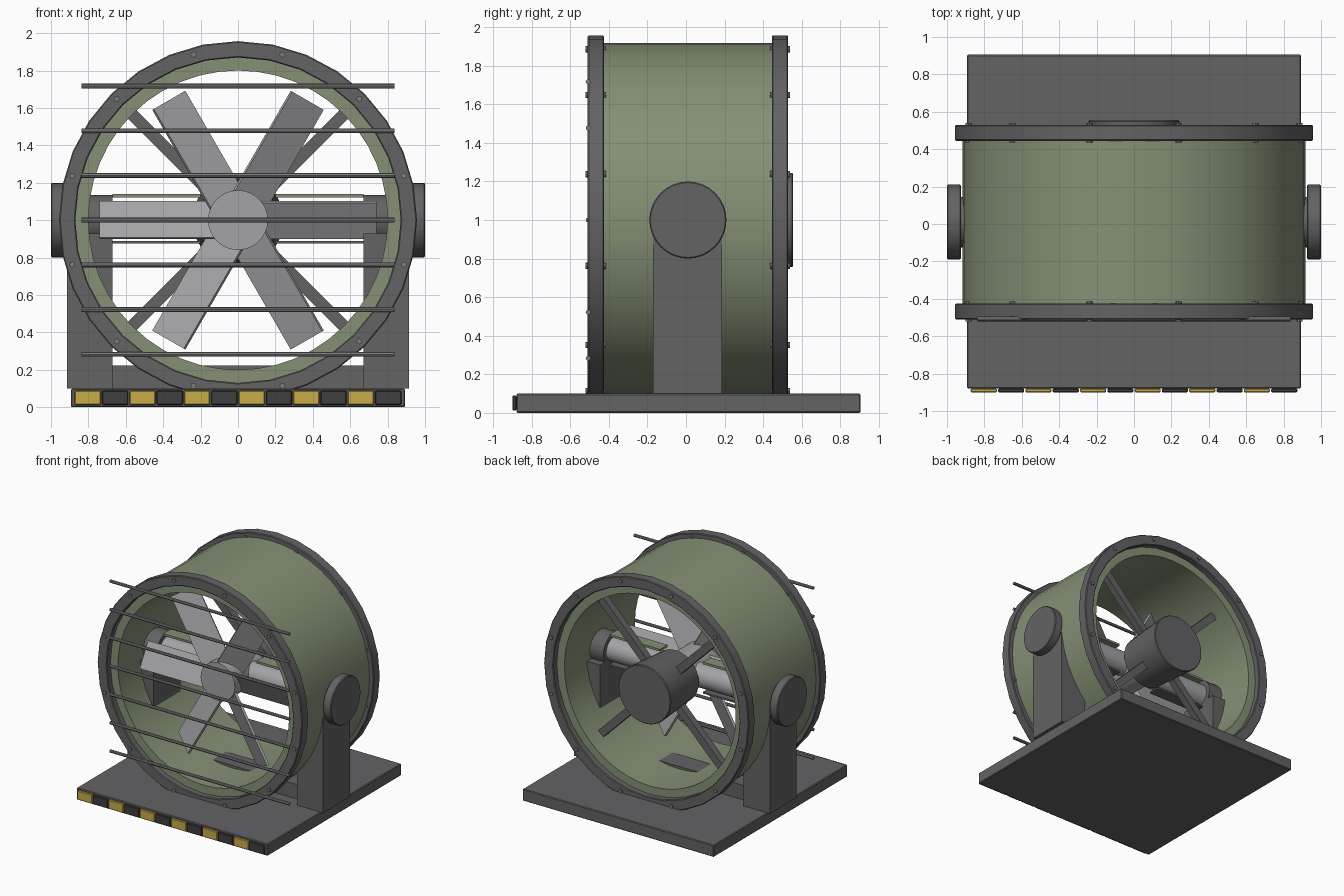
import bpy
import bmesh
from math import pi, sin, cos, radians
from mathutils import Matrix, Vector

if "Cube" in bpy.data.objects:
    bpy.data.objects.remove(bpy.data.objects["Cube"], do_unlink=True)

CENTRE = Vector((0, 0.01, 1))


def material(name, r, g, b):
    mat = bpy.data.materials.new(name)
    mat.use_nodes = True
    mat.diffuse_color = (r, g, b, 1)
    mat.node_tree.nodes["Principled BSDF"].inputs["Base Color"].default_value = (r, g, b, 1)
    return mat


GREY = material("dark grey", 0.125, 0.125, 0.13)
GREEN = material("sage green", 0.23, 0.28, 0.18)
STEEL = material("light grey", 0.37, 0.37, 0.385)
BAR = material("mid grey", 0.2, 0.2, 0.21)
YELLOW = material("yellow", 0.58, 0.42, 0.07)
BLACK = material("black", 0.05, 0.05, 0.05)


def finish(name, bm, mat, smooth=False, bevel=0):
    bmesh.ops.recalc_face_normals(bm, faces=bm.faces)
    mesh = bpy.data.meshes.new(name)
    bm.to_mesh(mesh)
    bm.free()
    mesh.materials.append(mat)
    obj = bpy.data.objects.new(name, mesh)
    bpy.context.collection.objects.link(obj)
    if bevel:
        mod = obj.modifiers.new("Bevel", "BEVEL")
        mod.width = bevel
        mod.segments = 1
    if smooth:
        bpy.ops.object.select_all(action="DESELECT")
        obj.select_set(True)
        bpy.context.view_layer.objects.active = obj
        bpy.ops.object.shade_smooth_by_angle(angle=radians(30))
    return obj


def box(name, low, high, mat, bevel=0, turn=None):
    """Box between two corners, optionally moved by a matrix."""
    low, high = Vector(low), Vector(high)
    bm = bmesh.new()
    bmesh.ops.create_cube(bm, size=1)
    for v in bm.verts:
        v.co = (low + high) / 2 + v.co * (high - low)
    if turn:
        bm.transform(turn)
    return finish(name, bm, mat, bevel=bevel)


def rod(name, start, end, radius, mat, sides=32, end_radius=None, bevel=0):
    start, end = Vector(start), Vector(end)
    bm = bmesh.new()
    bmesh.ops.create_cone(bm, cap_ends=True, segments=sides, radius1=radius,
                          radius2=end_radius or radius, depth=(end - start).length)
    turn = Vector((0, 0, 1)).rotation_difference(end - start).to_matrix().to_4x4()
    bm.transform(Matrix.Translation((start + end) / 2) @ turn)
    return finish(name, bm, mat, smooth=True, bevel=bevel)


def ring(name, inner, outer, front, back, mat, sides=32, bevel=0):
    """Rectangular section spun around the duct axis."""
    bm = bmesh.new()
    loops = []
    for r, y in ((inner, front), (outer, front), (outer, back), (inner, back)):
        loops.append([bm.verts.new((r * sin(2 * pi * i / sides), y, 1 + r * cos(2 * pi * i / sides)))
                      for i in range(sides)])
    for k in range(4):
        a, b = loops[k], loops[(k + 1) % 4]
        for i in range(sides):
            j = (i + 1) % sides
            bm.faces.new((a[i], a[j], b[j], b[i]))
    return finish(name, bm, mat, smooth=True, bevel=bevel)


def around(angle):
    """Matrix that turns the +x direction to an angle about the duct axis."""
    return Matrix.Translation(CENTRE) @ Matrix.Rotation(-angle, 4, "Y")


# Base with warning strip
box("base", (-0.893, -0.88, 0), (0.893, 0.905, 0.1), GREY, bevel=0.006)
cell = 0.146
for i in range(12):
    x = (i - 6) * cell
    box("warning_block", (x + 0.003, -0.9, 0.012), (x + cell - 0.003, -0.88, 0.09),
        BLACK if i % 2 else YELLOW, bevel=0.005)

# Duct, flanges and their bolts
ring("duct_shell", 0.8, 0.917, -0.46, 0.48, GREEN, sides=48)
for label, front, back in (("front", -0.51, -0.425), ("back", 0.445, 0.53)):
    ring(label + "_flange", 0.87, 0.957, front, back, GREY, bevel=0.006)
    for i in range(12):
        a = radians(15 + 30 * i)
        x, z = 0.917 * cos(a), 1 + 0.917 * sin(a)
        rod(label + "_bolt", (x, front - 0.01, z), (x, back + 0.01, z), 0.016, BAR, sides=8)

# Guard bars
for i in range(7):
    z = 1 + (i - 3) * 0.239
    rod("guard_bar", (-0.837, -0.507, z), (0.837, -0.507, z), 0.013, BAR, sides=8)

# Supports and pivots on both sides
for side in (-1, 1):
    xs = sorted((side * 0.67, side * 0.915))
    box("support_post", (xs[0], -0.17, 0.1), (xs[1], 0.187, 0.93), GREY)
    rod("pivot_boss", (side * 0.67, 0.01, 1), (side * 0.94, 0.01, 1), 0.135, GREY)
    rod("pivot_disc", (side * 0.925, 0.01, 1), (side, 0.01, 1), 0.2, GREY, bevel=0.006)
    xs = sorted((side * 0.2, side * 0.67))
    box("upper_rail", (xs[0], -0.04, 1.122), (xs[1], 0.06, 1.14), GREEN)
    box("lower_rail", (xs[0], -0.04, 0.874), (xs[1], 0.06, 0.888), GREY)
box("cross_beam", (-0.67, -0.08, 0.1), (0.67, 0.1, 0.222), GREY)
rod("cross_shaft", (-0.67, 0.01, 1), (0.67, 0.01, 1), 0.098, STEEL)

# Motor on four diagonal struts
rod("motor", (0, 0.13, 1), (0, 0.555, 1), 0.215, GREY, end_radius=0.245, bevel=0.006)
for i in range(4):
    box("motor_strut", (0.15, 0.26, -0.032), (0.82, 0.32, 0.032), GREY,
        turn=around(pi / 4 + i * pi / 2))

# Fan: hub and six pitched blades
rod("fan_hub", (0, -0.27, 1), (0, 0.15, 1), 0.16, STEEL)
pitch = Matrix.Translation((0, -0.2, 0)) @ Matrix.Rotation(radians(30), 4, "X")
for i in range(6):
    box("fan_blade", (0.1, -0.01, -0.112), (0.74, 0.01, 0.112), STEEL,
        turn=around(i * pi / 3) @ pitch)
